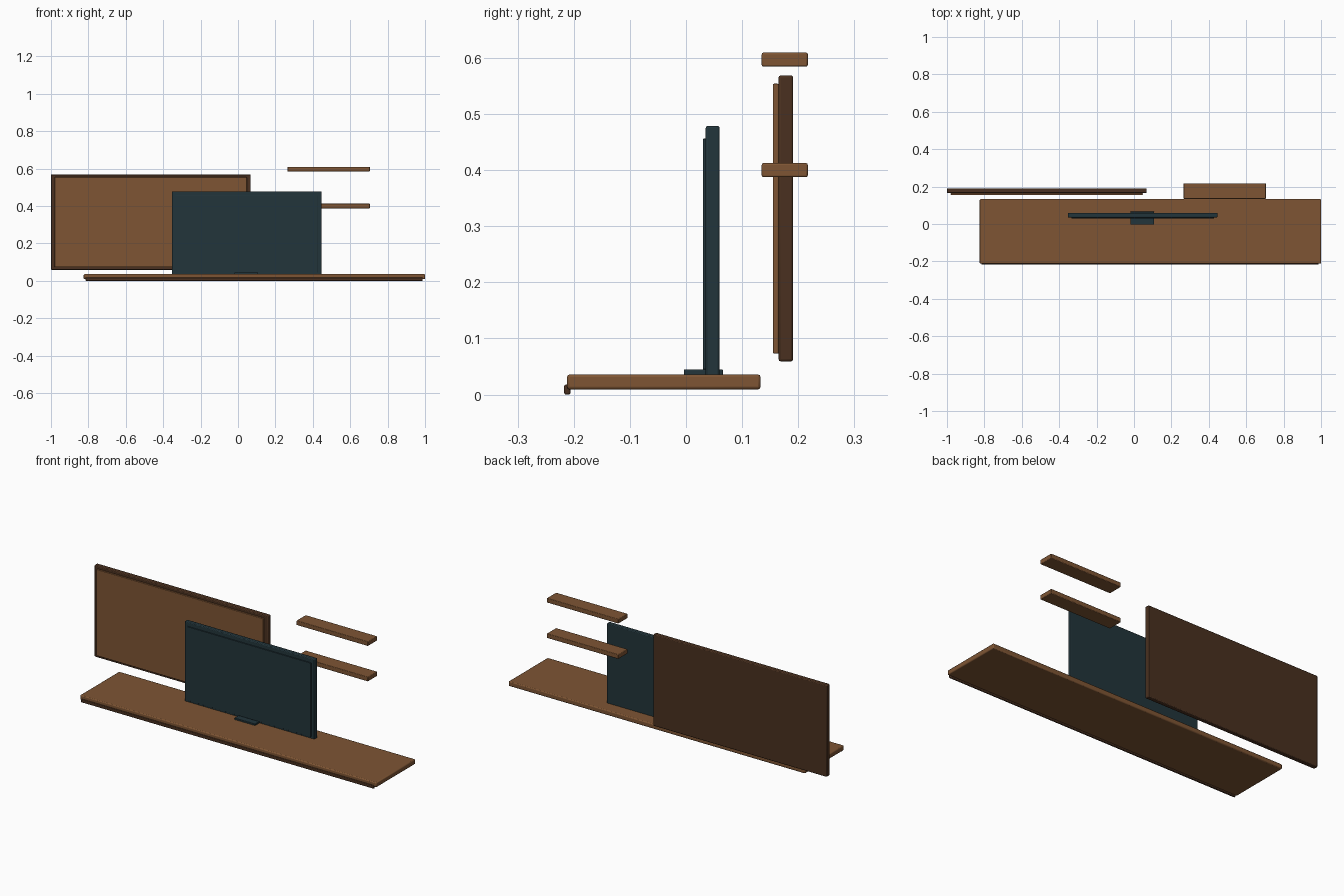
import bpy

if "Cube" in bpy.data.objects:
    bpy.data.objects.remove(bpy.data.objects["Cube"])


def material(name, rgb):
    m = bpy.data.materials.new(name)
    m.diffuse_color = (*rgb, 1)
    m.use_nodes = True
    m.node_tree.nodes["Principled BSDF"].inputs["Base Color"].default_value = m.diffuse_color
    return m


wood = material("warm_wood", (0.21, 0.091, 0.034))
dark_wood = material("dark_wood", (0.068, 0.03, 0.014))
black = material("blue_black", (0.016, 0.035, 0.043))


def box(name, x, y, z, mat, bevel=0.003):
    """Softly bevelled box from (min, max) ranges."""
    bpy.ops.mesh.primitive_cube_add(size=1, location=[sum(r) / 2 for r in (x, y, z)])
    ob = bpy.context.object
    ob.name = name
    ob.scale = [r[1] - r[0] for r in (x, y, z)]
    bpy.ops.object.transform_apply(location=False, rotation=False, scale=True)
    ob.data.materials.append(mat)
    mod = ob.modifiers.new("soft_edges", "BEVEL")
    mod.width = bevel
    mod.segments = 2
    bpy.ops.object.shade_smooth_by_angle()
    return ob


# Low bench with a shadow strip along the lower front edge
box("bench_top", (-0.825, 1.0), (-0.212, 0.133), (0.009, 0.036), wood, 0.005)
box("bench_front_strip", (-0.815, 0.987), (-0.217, -0.206), (0.0, 0.018), dark_wood)

# Wall panel: dark backing with a lighter face
box("wall_panel_back", (-1.0, 0.068), (0.165, 0.191), (0.059, 0.569), dark_wood, 0.004)
box("wall_panel_face", (-0.98, 0.047), (0.155, 0.165), (0.073, 0.554), wood, 0.002)

# Television: body, screen and foot
box("tv_body", (-0.354, 0.446), (0.035, 0.060), (0.021, 0.479), black, 0.004)
box("tv_screen", (-0.335, 0.427), (0.030, 0.036), (0.045, 0.456), black, 0.001)
box("tv_foot", (-0.02, 0.108), (-0.004, 0.066), (0.034, 0.045), black, 0.002)

# Floating shelves
for name, z in (("lower_shelf", 0.400), ("upper_shelf", 0.597)):
    box(name, (0.265, 0.705), (0.135, 0.217), (z - 0.0125, z + 0.0125), wood, 0.003)
